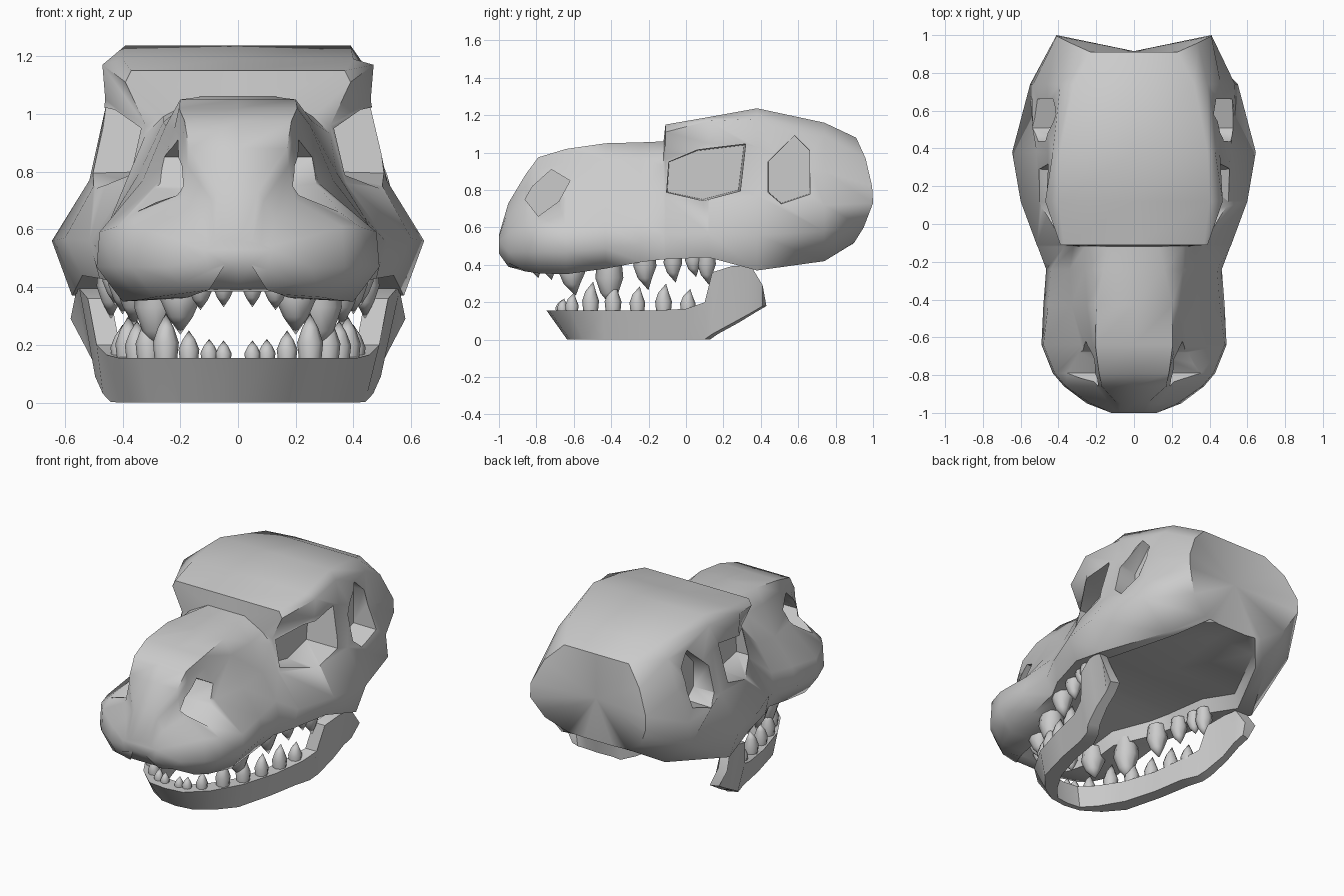
import bpy, bmesh, math

if "Cube" in bpy.data.objects:
    bpy.data.objects.remove(bpy.data.objects["Cube"])


def mesh_object(name, bm):
    bmesh.ops.recalc_face_normals(bm, faces=bm.faces)
    me = bpy.data.meshes.new(name)
    bm.to_mesh(me)
    bm.free()
    ob = bpy.data.objects.new(name, me)
    bpy.context.collection.objects.link(ob)
    return ob


def select(ob):
    bpy.ops.object.select_all(action='DESELECT')
    ob.select_set(True)
    bpy.context.view_layer.objects.active = ob


def smooth(ob, angle=32):
    select(ob)
    bpy.ops.object.shade_smooth_by_angle(angle=math.radians(angle))


def bridge(bm, a, b):
    n = len(a)
    for i in range(n):
        j = (i + 1) % n
        bm.faces.new((a[i], a[j], b[j], b[i]))


# Skull sections: y, then (x, z) for top edge, upper side, mid side, cheek top, cheek, lip
snout = [
    (-1.0, .05, .56, .08, .55, .10, .54, .12, .53, .12, .50, .10, .46),
    (-.95, .07, .73, .09, .70, .13, .64, .23, .57, .25, .47, .20, .41),
    (-.86, .17, .88, .175, .82, .20, .70, .36, .61, .37, .47, .29, .365),
    (-.79, .185, .975, .19, .91, .23, .75, .42, .61, .43, .47, .34, .355),
    (-.64, .205, 1.02, .22, .95, .28, .76, .48, .59, .49, .47, .40, .35),
    (-.43, .20, 1.05, .25, .96, .33, .77, .455, .61, .48, .49, .41, .38),
    (-.24, .16, 1.055, .26, .97, .34, .80, .44, .64, .465, .51, .42, .415),
    (-.12, .13, 1.06, .26, .99, .32, .93, .37, .76, .51, .56, .48, .43),
]
cranium = [
    (-.11, .37, 1.15, .39, 1.11, .32, .96, .375, .76, .515, .56, .48, .43),
    (.12, .40, 1.19, .47, 1.17, .46, 1.05, .50, .75, .60, .57, .54, .44),
    (.38, .39, 1.237, .43, 1.18, .455, 1.03, .515, .77, .645, .56, .575, .37),
    (.74, .32, 1.16, .39, 1.09, .46, .90, .535, .72, .55, .58, .37, .42),
]
back = [(.23, .91, 1.08), (.34, .96, .97), (.41, .995, .82),
        (.41, 1.0, .73), (.34, .95, .60), (.21, .90, .52)]


def half_ring(row):
    y = row[0]
    pts = [(row[i], y, row[i + 1]) for i in range(1, 13, 2)]
    x, _, z = pts[-1]
    k = .5 if y < -.3 else .82
    up = .02 if y < -.8 else .1
    if y > -.97:
        z = min(z, .45 if y > -.8 else .38)
    return pts + [(x * k, y, z + .01), (x * k * .95, y, z + up)]


halves = [half_ring(r) for r in snout + cranium]
halves.append(back + [(.17, .895, .515), (.1, .89, .51)])

bm = bmesh.new()
rings = []
for h in halves:
    h = [(0, h[0][1], h[0][2])] + h + [(0, h[-1][1], h[-1][2])]
    full = h + [(-x, y, z) for x, y, z in h[-2:0:-1]]
    rings.append([bm.verts.new(p) for p in full])
for a, b in zip(rings, rings[1:]):
    bridge(bm, a, b)
bm.faces.new(rings[0])
hub = bm.verts.new((0, .915, .8))
for a, b in zip(rings[-1], rings[-1][1:] + rings[-1][:1]):
    bm.faces.new((a, b, hub))
skull = mesh_object("skull", bm)


# Openings: tapered prisms cut in from both sides
def cut(outline, x_in, x_out, grow):
    cy = sum(p[0] for p in outline) / len(outline)
    cz = sum(p[1] for p in outline) / len(outline)
    for s in (1, -1):
        bm = bmesh.new()
        inner = [bm.verts.new((s * x_in, y, z)) for y, z in outline]
        outer = [bm.verts.new((s * x_out, cy + (y - cy) * grow, cz + (z - cz) * grow))
                 for y, z in outline]
        bridge(bm, inner, outer)
        bm.faces.new(inner)
        bm.faces.new(outer)
        cutter = mesh_object("cutter", bm)
        cutter.hide_render = True
        select(skull)
        mod = skull.modifiers.new("opening", 'BOOLEAN')
        mod.operation = 'DIFFERENCE'
        mod.solver = 'EXACT'
        mod.object = cutter
        bpy.ops.object.modifier_apply(modifier=mod.name)
        bpy.data.objects.remove(cutter)


cut([(-.86, .75), (-.82, .82), (-.72, .91), (-.62, .85), (-.68, .74), (-.79, .66)], .09, .6, 1.0)
cut([(-.09, .95), (.06, 1.01), (.31, 1.04), (.28, .80), (.09, .75), (-.10, .79)], .29, .75, 1.12)
cut([(.44, .95), (.58, 1.09), (.66, 1.01), (.66, .78), (.51, .73), (.44, .79)], .36, .75, 1.05)
smooth(skull, 58)

# Lower jaw stations: outer x, y, inner x, y, top z, bottom z
jaw_half = [
    (0, -.745, 0, -.63, .155, 0),
    (.12, -.73, .09, -.62, .155, 0),
    (.24, -.62, .17, -.54, .155, 0),
    (.345, -.44, .26, -.40, .155, 0),
    (.415, -.2, .325, -.2, .155, 0),
    (.455, 0, .36, 0, .165, 0),
    (.49, .10, .41, .10, .20, .002),
    (.52, .14, .44, .14, .36, .03),
    (.55, .25, .48, .25, .395, .09),
    (.56, .35, .49, .34, .39, .145),
    (.58, .41, .51, .40, .29, .18),
]
bm = bmesh.new()
stations = [(-a, b, -c, d, e, f) for a, b, c, d, e, f in jaw_half[:0:-1]] + jaw_half
sections = []
for xo, yo, xi, yi, zt, zb in stations:
    xb = xo * .9
    yb = yo + (.11 if yo < -.65 else .07 if yo < -.5 else 0)
    xm = xi * .92
    sections.append([bm.verts.new(p) for p in
                     ((xo, yo, zt), (xi, yi, zt), (xm, yi + .03, zb), (xb, yb, zb))])
for a, b in zip(sections, sections[1:]):
    bridge(bm, a, b)
bm.faces.new(sections[0])
bm.faces.new(sections[-1])
smooth(mesh_object("lower_jaw", bm))


# Teeth: bulged cones, one mesh per row
def teeth(name, spots, base):
    bm = bmesh.new()
    for x, y, tip, r in spots:
        for s in (1, -1):
            z0 = base(y)
            loops = []
            for t, k in ((0, .85), (.4, 1.0), (.7, .62)):
                loops.append([bm.verts.new((s * x + r * k * math.cos(a * math.pi / 4),
                                            y + r * k * math.sin(a * math.pi / 4),
                                            z0 + (tip - z0) * t)) for a in range(8)])
            for a, b in zip(loops, loops[1:]):
                bridge(bm, a, b)
            bm.faces.new(loops[0])
            point = bm.verts.new((s * x, y + r * .3, tip))
            for i in range(8):
                bm.faces.new((loops[-1][i], loops[-1][(i + 1) % 8], point))
    smooth(mesh_object(name, bm), 45)


teeth("upper_teeth", [
    (.05, -.80, .33, .036), (.13, -.73, .32, .042), (.20, -.61, .235, .07),
    (.285, -.41, .165, .075), (.36, -.22, .265, .062), (.40, -.07, .305, .05),
    (.425, .04, .335, .045), (.44, .11, .29, .05)],
    lambda y: .44 if y < -.3 else .48)
teeth("lower_teeth", [
    (.05, -.67, .215, .028), (.10, -.66, .22, .03), (.17, -.61, .25, .036),
    (.25, -.51, .31, .045), (.31, -.39, .30, .045), (.35, -.26, .285, .042),
    (.38, -.12, .30, .045), (.40, .01, .27, .042)],
    lambda y: .14)
